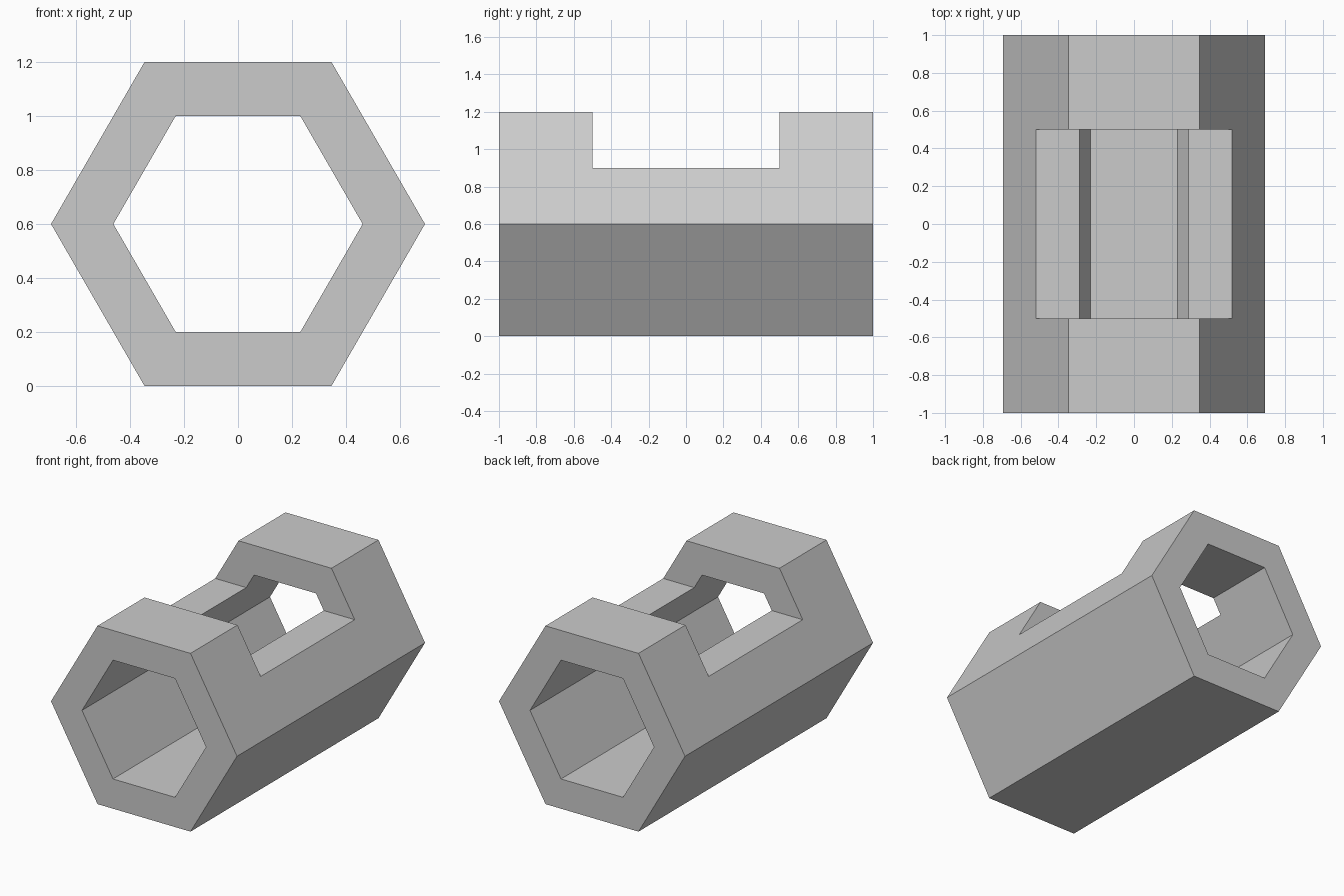
import bpy, bmesh, math
from mathutils import Vector

if "Cube" in bpy.data.objects:
    bpy.data.objects.remove(bpy.data.objects["Cube"])

CENTER_Z = 0.6
HALF_LENGTH = 1.0

grey = bpy.data.materials.new("light grey")
grey.diffuse_color = (0.6, 0.6, 0.6, 1)
grey.use_nodes = True
grey.node_tree.nodes["Principled BSDF"].inputs["Base Color"].default_value = grey.diffuse_color


def hexagon(apothem):
    r = apothem / math.cos(math.pi / 6)
    return [(r * math.cos(i * math.pi / 3), CENTER_Z + r * math.sin(i * math.pi / 3))
            for i in range(6)]


def make_object(name, bm):
    bmesh.ops.recalc_face_normals(bm, faces=bm.faces)
    mesh = bpy.data.meshes.new(name)
    bm.to_mesh(mesh)
    bm.free()
    mesh.materials.append(grey)
    obj = bpy.data.objects.new(name, mesh)
    bpy.context.collection.objects.link(obj)
    return obj


# Hexagonal tube: outer and inner loops at both ends, bridged into walls
bm = bmesh.new()
loops = [[bm.verts.new((x, y, z)) for x, z in hexagon(a)]
         for a, y in ((0.6, -HALF_LENGTH), (0.6, HALF_LENGTH),
                      (0.4, HALF_LENGTH), (0.4, -HALF_LENGTH))]
for k in range(4):
    a, b = loops[k], loops[(k + 1) % 4]
    for i in range(6):
        j = (i + 1) % 6
        bm.faces.new((a[i], a[j], b[j], b[i]))
tube = make_object("hexagonal_tube", bm)

# Notch cutter: opens the top over the middle half of the length
bm = bmesh.new()
bmesh.ops.create_cube(bm, size=1)
bmesh.ops.scale(bm, vec=Vector((2, 1, 0.6)), verts=bm.verts)
bmesh.ops.translate(bm, vec=Vector((0, 0, 1.2)), verts=bm.verts)
cutter = make_object("notch_cutter", bm)
cutter.hide_render = True

notch = tube.modifiers.new("notch", 'BOOLEAN')
notch.operation = 'DIFFERENCE'
notch.solver = 'EXACT'
notch.object = cutter

# Bake the notch into the tube and drop the cutter
bpy.context.view_layer.objects.active = tube
tube.select_set(True)
bpy.ops.object.modifier_apply(modifier=notch.name)
bpy.data.objects.remove(cutter)
